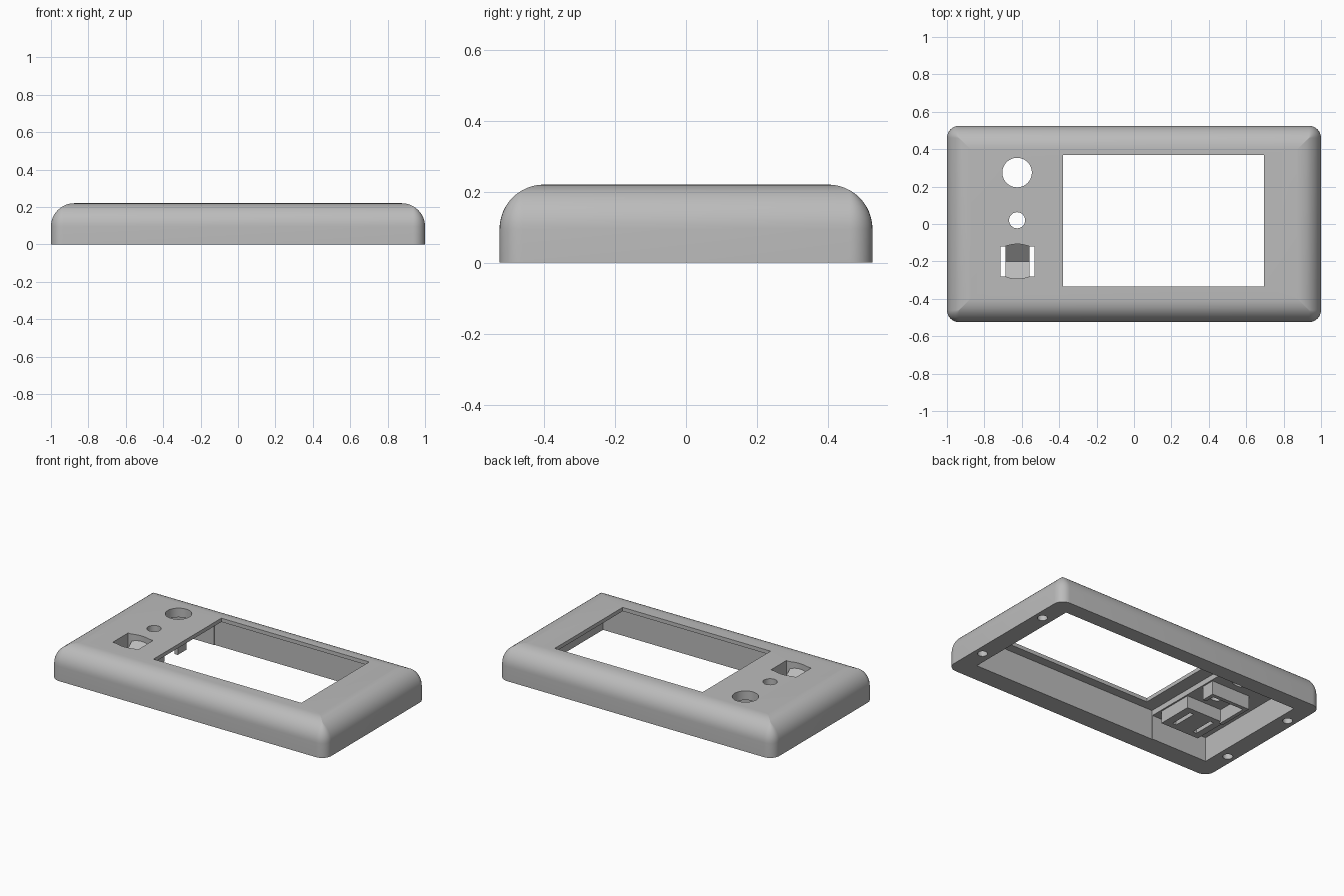
import bpy, bmesh, math

if "Cube" in bpy.data.objects:
    bpy.data.objects.remove(bpy.data.objects["Cube"])

grey = bpy.data.materials.new("plain grey")
grey.diffuse_color = (0.5, 0.5, 0.5, 1)
grey.use_nodes = True
grey.node_tree.nodes["Principled BSDF"].inputs["Base Color"].default_value = grey.diffuse_color


def make(name, bm):
    bmesh.ops.recalc_face_normals(bm, faces=bm.faces[:])
    me = bpy.data.meshes.new(name)
    bm.to_mesh(me)
    bm.free()
    me.materials.append(grey)
    ob = bpy.data.objects.new(name, me)
    bpy.context.collection.objects.link(ob)
    return ob


def box(name, x0, x1, y0, y1, z0, z1):
    bm = bmesh.new()
    bmesh.ops.create_cube(bm, size=1)
    for v in bm.verts:
        v.co = (x0 if v.co.x < 0 else x1, y0 if v.co.y < 0 else y1, z0 if v.co.z < 0 else z1)
    return make(name, bm)


def cylinder(name, x, y, r, z0, z1):
    bm = bmesh.new()
    bmesh.ops.create_cone(bm, cap_ends=True, segments=40, radius1=r, radius2=r, depth=z1 - z0)
    bmesh.ops.translate(bm, verts=bm.verts[:], vec=(x, y, (z0 + z1) / 2))
    return make(name, bm)


def cut(target, cutter):
    """Subtract a helper from a part."""
    m = target.modifiers.new("cut", 'BOOLEAN')
    m.operation, m.solver, m.object = 'DIFFERENCE', 'EXACT', cutter
    bpy.context.view_layer.objects.active = target
    bpy.ops.object.modifier_apply(modifier=m.name)


def rounded_ring(bm, inset, z, r=0.065, n=8):
    """Rounded rectangle whose corners tighten as it moves inward."""
    hx, hy, rr = 1 - inset, 0.525 - inset, max(r - inset, 0.001)
    ring = []
    for k, (sx, sy) in enumerate([(1, 1), (-1, 1), (-1, -1), (1, -1)]):
        for i in range(n + 1):
            a = math.pi / 2 * (k + i / n)
            ring.append(bm.verts.new((sx * (hx - rr) + rr * math.cos(a),
                                      sy * (hy - rr) + rr * math.sin(a), z)))
    return ring


# outer body with rounded upper edge
bm = bmesh.new()
R, H = 0.125, 0.22
rings = [rounded_ring(bm, 0, 0)]
for i in range(13):
    a = math.pi / 2 * i / 12
    rings.append(rounded_ring(bm, R * (1 - math.cos(a)), H - R + R * math.sin(a)))
for a, b in zip(rings, rings[1:]):
    for i in range(len(a)):
        j = (i + 1) % len(a)
        bm.faces.new((a[i], a[j], b[j], b[i]))
bm.faces.new(rings[0])
bm.faces.new(rings[-1])
bmesh.ops.remove_doubles(bm, verts=bm.verts[:], dist=0.0002)
shell = make("case_shell", bm)

# hanging switch housing
housing = box("switch_housing", -0.76, -0.48, -0.32, -0.08, 0.08, 0.17)

# dished recess: curved ends and a valley-shaped floor
bm = bmesh.new()
cx, cy = -0.624, -0.2
half = [(0.065 - 0.13 * i / 8, 0.0925 - 0.0125 * ((i - 4) / 4) ** 2) for i in range(9)]
floors, tops = [], []
mid = [bm.verts.new((cx + s * 0.065, cy, 0.11)) for s in (1, -1)]
mid_top = [bm.verts.new((cx + s * 0.065, cy, 0.3)) for s in (1, -1)]
for s in (1, -1):
    lo = [bm.verts.new((cx + x, cy + s * y, 0.11 + 0.8 * y)) for x, y in half]
    hi = [bm.verts.new((cx + x, cy + s * y, 0.3)) for x, y in half]
    lo, hi = [mid[0]] + lo + [mid[1]], [mid_top[0]] + hi + [mid_top[1]]
    bm.faces.new(lo)
    bm.faces.new(hi)
    for i in range(len(lo) - 1):
        bm.faces.new((lo[i], lo[i + 1], hi[i + 1], hi[i]))
dish = make("dish_cutter", bm)

# cavities, display window, slots and round holes
slits = [box("slit_cutter", x, x + 0.027, -0.28, -0.12, -0.1, 0.3) for x in (-0.715, -0.56)]
shell_cutters = [
    box("main_cavity_cutter", -0.47, 0.88, -0.395, 0.425, -0.1, 0.195),
    box("control_cavity_cutter", -0.88, -0.46, -0.391, 0.421, -0.1, 0.16),
    box("window_cutter", -0.38, 0.695, -0.335, 0.37, 0.1, 0.3),
    cylinder("large_hole_cutter", -0.625, 0.275, 0.079, 0.1, 0.3),
    cylinder("small_hole_cutter", -0.625, 0.02, 0.043, 0.1, 0.3),
]
# screw holes in the lower rim
for x in (-0.945, 0.945):
    for y in (-0.265, 0.285):
        shell_cutters.append(cylinder("screw_cutter", x, y, 0.03, -0.1, 0.06))

for c in shell_cutters:
    cut(shell, c)
for part in (shell, housing):
    for c in [dish] + slits:
        cut(part, c)
for c in shell_cutters + slits + [dish]:
    bpy.data.objects.remove(c, do_unlink=True)

# board support ribs beside the small hole
box("support_rib_long", -0.505, -0.48, 0.06, 0.15, 0.07, 0.17)
box("support_rib_cross", -0.76, -0.48, 0.125, 0.15, 0.07, 0.17)
box("support_rib_side", -0.76, -0.735, -0.09, 0.13, 0.07, 0.17)

# smooth the rounded shell
bpy.ops.object.select_all(action='DESELECT')
shell.select_set(True)
bpy.context.view_layer.objects.active = shell
bpy.ops.object.shade_smooth_by_angle(angle=math.radians(30))
